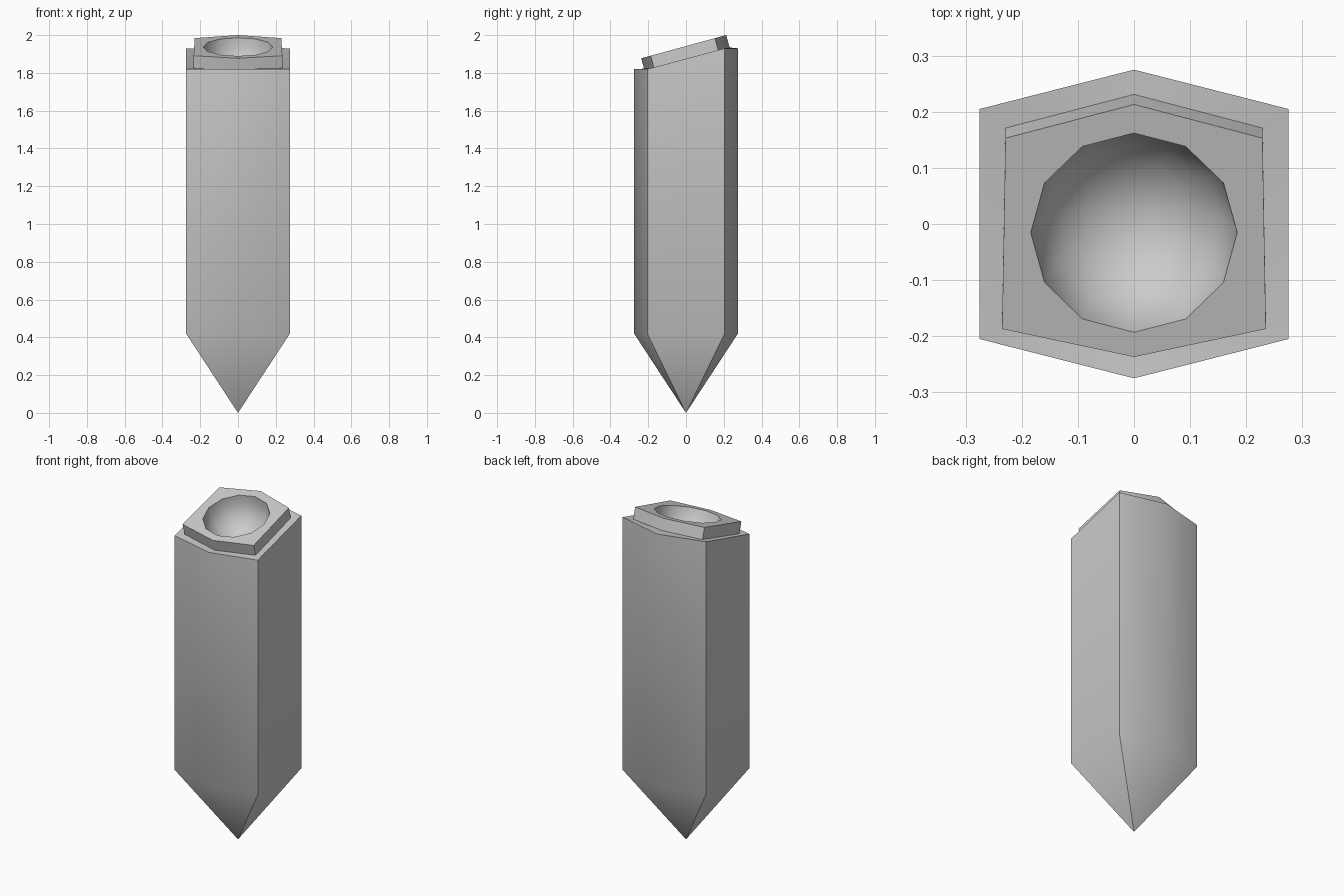
import bpy, bmesh
from math import sin, cos, pi, atan2, radians

if "Cube" in bpy.data.objects:
    bpy.data.objects.remove(bpy.data.objects["Cube"])

bm = bmesh.new()

def hexagon(pts):
    # pts: front, front corner, back corner, back as (x, y, z); corners mirrored in x
    f, fc, bc, b = pts
    mir = lambda p: (-p[0], p[1], p[2])
    return [bm.verts.new(p) for p in (f, fc, bc, b, mir(bc), mir(fc))]

def bridge(a, b):
    n = len(a)
    for i in range(n):
        j = (i + 1) % n
        bm.faces.new((a[i], a[j], b[j], b[i]))

# hexagonal shaft with pointed tip and slanted top
W, Y1, Y2 = 0.275, 0.205, 0.275
def shaft(zf, zb):
    return hexagon([(0, -Y2, zf), (W, -Y1, zf), (W, Y1, zb), (0, Y2, zb)])

tip = bm.verts.new((0, 0, 0))
shoulder = shaft(0.42, 0.42)
rim = shaft(1.82, 1.93)
for i in range(6):
    bm.faces.new((tip, shoulder[(i + 1) % 6], shoulder[i]))
bridge(shoulder, rim)

# tilted raised plate on top of the shaft
slope = 0.273
def top_z(y):
    return 1.942 + slope * y
profile = [(0, -0.237), (0.235, -0.187), (0.229, 0.153), (0, 0.213)]
top = [(x, y, top_z(y)) for x, y in profile]
base = [(x, y + 0.018, z - 0.066) for x, y, z in top]
plate_base = hexagon(base)
plate_top = hexagon(top)
bridge(rim, plate_base)
bridge(plate_base, plate_top)

# round bowl sunk at right angles into the plate
t = atan2(slope, 1)
R, CY, RINGS = 0.184, -0.0155, 6
def bowl_point(r, a, d):
    v = -r * cos(a)
    return (r * sin(a), CY + v * cos(t) + d * sin(t),
            top_z(CY) + v * sin(t) - d * cos(t))

rings = []
for k in range(RINGS):
    e = k / RINGS * pi / 2
    rings.append([bm.verts.new(bowl_point(R * cos(e), i * pi / 6, R * sin(e)))
                  for i in range(12)])
for i in range(6):
    o = rings[0]
    bm.faces.new((plate_top[i], plate_top[(i + 1) % 6],
                  o[(2 * i + 2) % 12], o[2 * i + 1], o[2 * i]))
for a, b in zip(rings, rings[1:]):
    bridge(a, b)
bottom = bm.verts.new(bowl_point(0, 0, R))
for i in range(12):
    bm.faces.new((rings[-1][i], rings[-1][(i + 1) % 12], bottom))

bmesh.ops.recalc_face_normals(bm, faces=bm.faces)
mesh = bpy.data.meshes.new("pointed_post")
bm.to_mesh(mesh)
bm.free()
post = bpy.data.objects.new("pointed_post", mesh)
bpy.context.collection.objects.link(post)
bpy.context.view_layer.objects.active = post
post.select_set(True)
bpy.ops.object.shade_smooth_by_angle(angle=radians(40))
